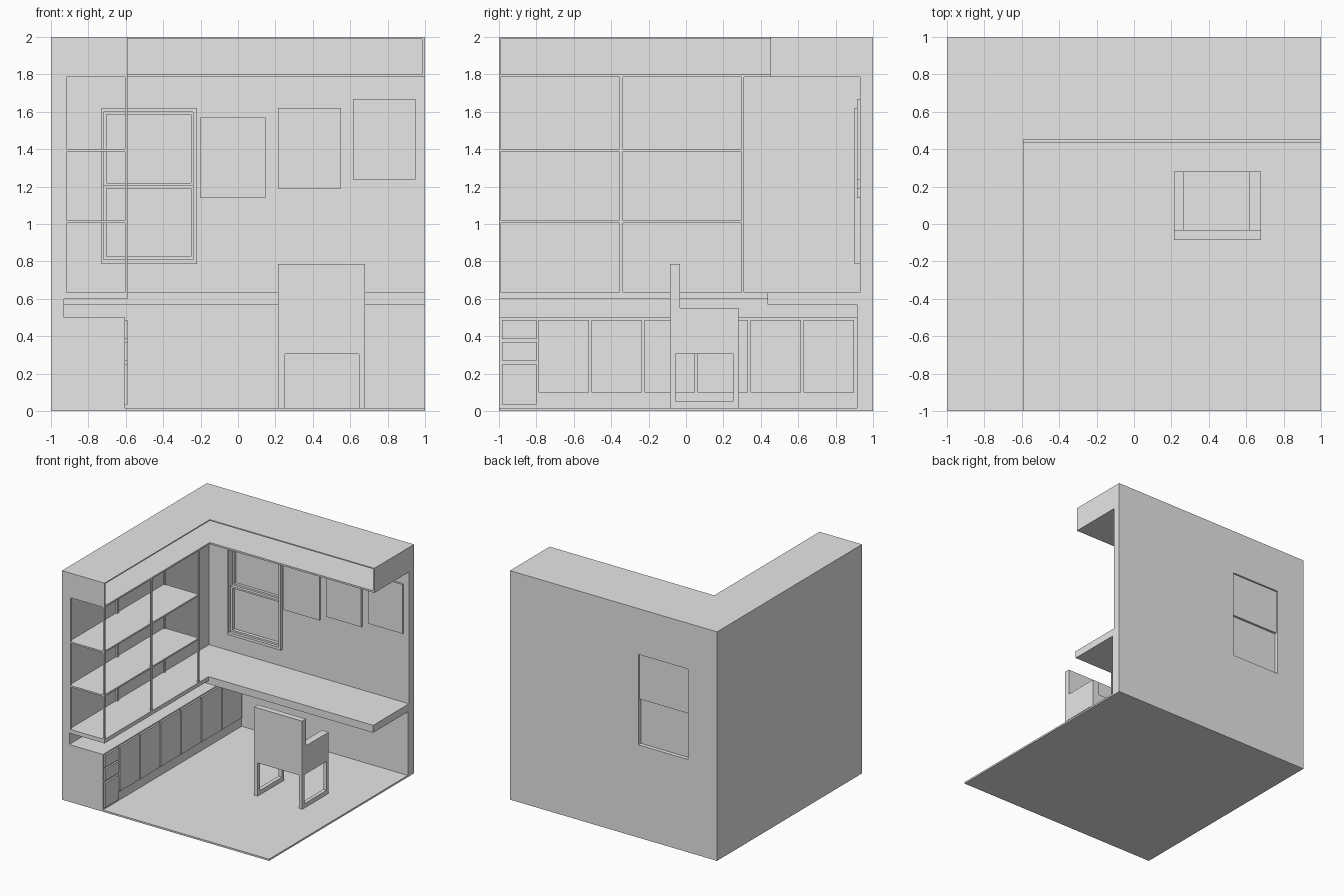
import bpy
import bmesh

cube = bpy.data.objects.get("Cube")
if cube:
    bpy.data.objects.remove(cube, do_unlink=True)

GREY = (0.8, 0.8, 0.8, 1.0)
grey = bpy.data.materials.new("plain_grey")
grey.use_nodes = True
grey.diffuse_color = GREY
for node in grey.node_tree.nodes:
    if node.type == 'BSDF_PRINCIPLED':
        node.inputs["Base Color"].default_value = GREY


def finish(name, bm):
    bmesh.ops.recalc_face_normals(bm, faces=bm.faces)
    mesh = bpy.data.meshes.new(name)
    bm.to_mesh(mesh)
    bm.free()
    mesh.materials.append(grey)
    obj = bpy.data.objects.new(name, mesh)
    bpy.context.scene.collection.objects.link(obj)
    return obj


def box(name, x, y, z):
    """Box from its (low, high) range on each axis."""
    bm = bmesh.new()
    bmesh.ops.create_cube(bm, size=1)
    for v in bm.verts:
        v.co = [(r[0] + r[1]) / 2 + c * (r[1] - r[0]) for r, c in zip((x, y, z), v.co)]
    return finish(name, bm)


def prism(name, outline, z):
    """Plan outline extruded between two heights."""
    bm = bmesh.new()
    face = bm.faces.new([bm.verts.new((px, py, z[0])) for px, py in outline])
    top = bmesh.ops.extrude_face_region(bm, geom=[face])["geom"]
    for v in top:
        if isinstance(v, bmesh.types.BMVert):
            v.co.z = z[1]
    return finish(name, bm)


def ring(name, outer, inner, depth, axis='y'):
    """Rectangular frame; outer and inner are (u0, u1, z0, z1)."""
    def loop(bm, r, d):
        corners = ((r[0], r[2]), (r[1], r[2]), (r[1], r[3]), (r[0], r[3]))
        return [bm.verts.new((u, d, z) if axis == 'y' else (d, u, z)) for u, z in corners]

    bm = bmesh.new()
    loops = [loop(bm, outer, depth[0]), loop(bm, outer, depth[1]),
             loop(bm, inner, depth[1]), loop(bm, inner, depth[0])]
    for i in range(4):
        a, b = loops[i], loops[(i + 1) % 4]
        for j in range(4):
            k = (j + 1) % 4
            bm.faces.new((a[j], a[k], b[k], b[j]))
    return finish(name, bm)


# Room shell
LEFT, BACK = -0.93, 0.93
EDGE = -0.59
window_hole = (-0.72, -0.24, 0.81, 1.60)
box("floor", (-1, 1), (-1, 1), (0, 0.015))
box("left_wall", (-1, LEFT), (-1, BACK), (0.015, 1.99))
ring("back_wall", (-1, 1, 0.015, 1.99), window_hole, (BACK, 1))
box("lower_back_wall", (LEFT, 1), (0.915, BACK), (0.015, 0.57))

# Hollow overhead soffit, open along its inner sides
SOFFIT_Y = 0.453


def soffit_board(name, x0, y1, z):
    prism(name, [(x0, -1), (EDGE, -1), (EDGE, SOFFIT_Y), (1, SOFFIT_Y), (1, y1), (x0, y1)], z)


soffit_board("soffit_top", -1, 1, (1.99, 2))
soffit_board("soffit_bottom", LEFT, BACK, (1.785, 1.80))
box("soffit_front_end", (LEFT, EDGE), (-1, -0.988), (1.80, 1.99))
box("soffit_right_end", (0.985, 1), (SOFFIT_Y, BACK), (1.80, 1.99))

# Base cabinet with drawers and doors
CAB = -0.605
box("cabinet_body", (LEFT, CAB), (-1, 0.915), (0.015, 0.50))
for i, z in enumerate([(0.035, 0.25), (0.27, 0.37), (0.385, 0.488)]):
    box(f"drawer_{i + 1}", (CAB, EDGE), (-0.985, -0.80), z)
for i in range(6):
    y = -0.788 + i * 0.283
    box(f"cabinet_door_{i + 1}", (CAB, EDGE), (y, y + 0.27), (0.10, 0.488))

# Shelf base and desk
box("shelf_base", (LEFT, EDGE), (-1, 0.437), (0.60, 0.635))
box("desk_top", (LEFT, 1), (0.437, BACK), (0.57, 0.635))

# Open shelving with thin posts at the wall and at the room side
for i, z in enumerate((1.005, 1.387)):
    box(f"shelf_{i + 1}", (LEFT, -0.595), (-1, 0.31), (z, z + 0.014))
for i, y in enumerate([(-1, -0.988), (-0.355, -0.337), (0.297, 0.31)]):
    box(f"shelf_wall_post_{i + 1}", (LEFT, -0.916), y, (0.635, 1.785))
    box(f"shelf_room_post_{i + 1}", (-0.603, EDGE), y, (0.635, 1.785))

# Sliding window: trim and two sashes
ring("window_trim", (-0.73, -0.22, 0.785, 1.62), window_hole, (0.90, BACK))


def sash(name, z0, z1, y0, y1):
    x0, x1 = window_hole[:2]
    ring(name + "_frame", (x0, x1, z0, z1), (x0 + 0.018, x1 - 0.012, z0 + 0.015, z1 - 0.015), (y0, y1))
    box(name + "_pane", (x0 + 0.01, x1 - 0.01), (y1 - 0.01, y1), (z0 + 0.01, z1 - 0.01))


sash("upper_sash", 1.205, 1.60, 0.95, 0.985)
sash("lower_sash", 0.81, 1.205, 0.925, 0.965)

# Wall pictures, stepping upward
for i, (x, z) in enumerate([(-0.20, 1.14), (0.215, 1.19), (0.615, 1.238)]):
    box(f"wall_picture_{i + 1}", (x, x + 0.335 + 0.012 * (i == 0)), (0.915, BACK), (z, z + 0.43))

# Armchair on two loop legs
X0, X1 = 0.215, 0.68
box("chair_back", (X0, X1), (-0.085, -0.033), (0.305, 0.785))
box("chair_seat", (X0 + 0.05, X1 - 0.065), (-0.033, 0.28), (0.305, 0.43))
for side, arm, leg in (("right", (X0, 0.265), (X0, 0.25)), ("left", (0.615, X1), (0.648, X1))):
    box(f"chair_{side}_arm", arm, (-0.033, 0.28), (0.305, 0.55))
    ring(f"chair_{side}_leg_loop", (-0.085, 0.28, 0.015, 0.32), (-0.055, 0.253, 0.053, 0.305), leg, 'x')
